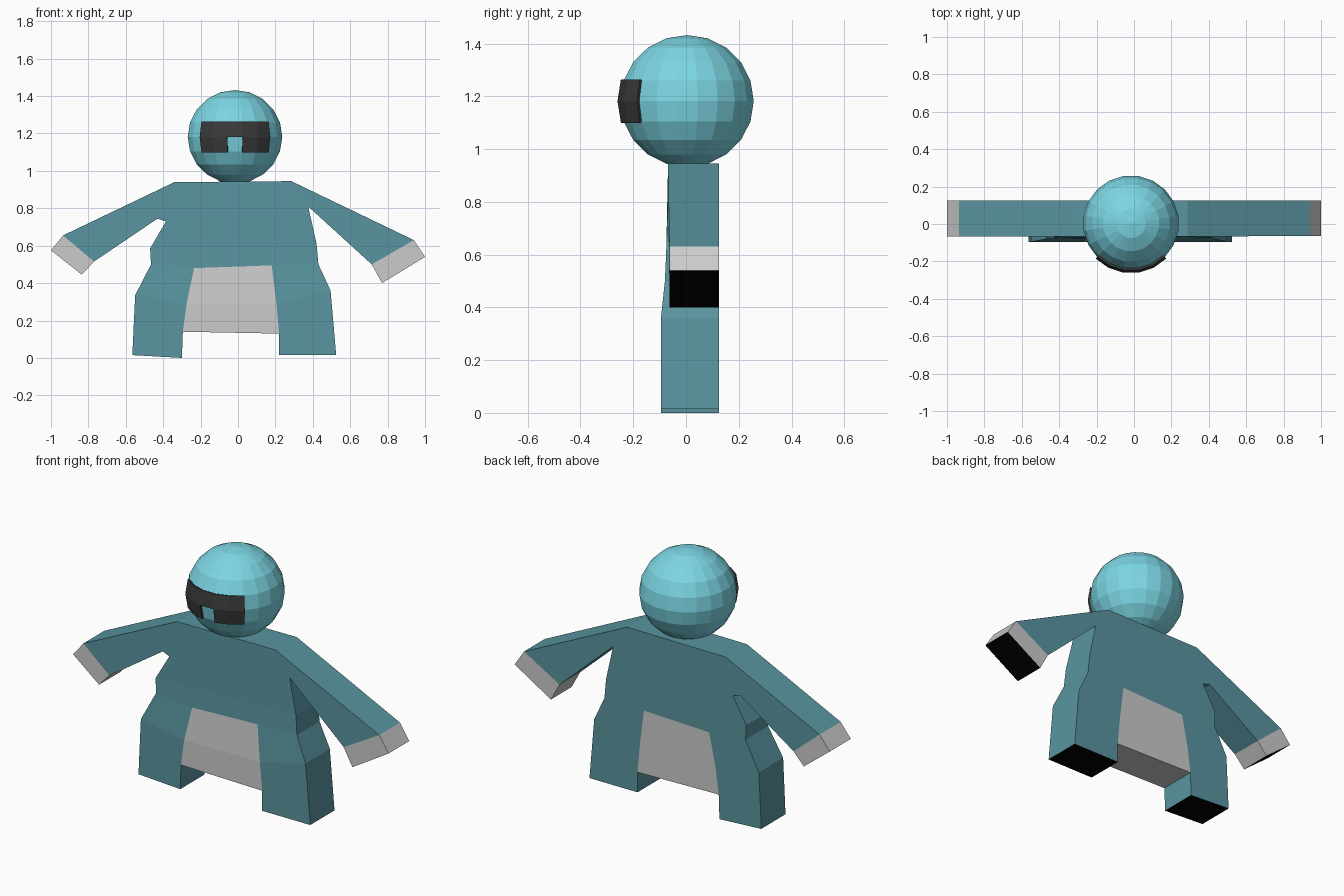
import bpy, bmesh
from math import radians, sin, cos
from mathutils import Matrix, Vector

if "Cube" in bpy.data.objects:
    bpy.data.objects.remove(bpy.data.objects["Cube"])


def material(name, rgb):
    m = bpy.data.materials.new(name)
    m.diffuse_color = (*rgb, 1)
    m.use_nodes = True
    m.node_tree.nodes["Principled BSDF"].inputs["Base Color"].default_value = m.diffuse_color
    return m


SUIT = material("suit_teal", (0.10, 0.30, 0.35))
HEAD = material("head_teal", (0.20, 0.67, 0.77))
DARK = material("visor_dark", (0.042, 0.042, 0.042))
BLACK = material("black", (0, 0, 0))
GREY = material("grey", (0.8, 0.8, 0.8))


def finish(name, bm, mats):
    bmesh.ops.recalc_face_normals(bm, faces=bm.faces)
    me = bpy.data.meshes.new(name)
    bm.to_mesh(me)
    bm.free()
    for m in mats:
        me.materials.append(m)
    ob = bpy.data.objects.new(name, me)
    bpy.context.collection.objects.link(ob)
    return ob


# Front outline points: x, z, front y
P = {
    "shoL": (-.34, .94, -.068), "shoR": (.285, .945, -.068),
    "pitL": (-.43, .745, -.068), "ribL": (-.385, .73, -.072),
    "pitR": (.375, .81, -.068),
    "wriL": (-.935, .655, -.066), "wrjL": (-.77, .515, -.066),
    "wriR": (.94, .63, -.063), "wrjR": (.715, .50, -.063),
    "tipL": (-1.0, .575, -.066), "tijL": (-.835, .445, -.066),
    "tipR": (1.0, .54, -.063), "tijR": (.77, .40, -.063),
    "waiL": (-.47, .585, -.075), "waiR": (.42, .61, -.075),
    "hipL": (-.465, .50, -.08), "hipR": (.43, .50, -.08),
    "panL": (-.235, .48, -.08), "panR": (.18, .495, -.08),
    "thiL": (-.55, .335, -.095), "thiR": (.495, .36, -.095),
    "kneL": (-.275, .29, -.095), "kneR": (.205, .29, -.095),
    "croL": (-.295, .14, -.095), "croR": (.22, .13, -.095),
    "ftoL": (-.565, .015, -.095), "ftoR": (.525, .015, -.095),
    "ftiL": (-.30, 0, -.095), "ftiR": (.22, .015, -.095),
}
BACK = .125

# Each part: name, material, front polygons
PARTS = [
    ("torso", SUIT, ["shoL pitL ribL waiL waiR pitR shoR",
                     "waiL hipL panL panR hipR waiR"]),
    ("front_panel", GREY, ["panL kneL kneR panR", "kneL croL croR kneR"]),
]
for s, side in (("L", "left"), ("R", "right")):
    for part, mat, polys in (
        ("arm", SUIT, ["sho_ wri_ wrj_ pit_"]),
        ("hand", GREY, ["wri_ tip_ tij_ wrj_"]),
        ("leg", SUIT, ["hip_ thi_ kne_ pan_", "thi_ fto_ fti_ cro_ kne_"]),
    ):
        PARTS.append((f"{side}_{part}", mat, [p.replace("_", s) for p in polys]))


def edges(poly):
    k = poly.split()
    return list(zip(k, k[1:] + k[:1]))


# Edges shared between parts get no wall, so the body is one clean shell
use = {}
for _, _, polys in PARTS:
    for p in polys:
        for e in edges(p):
            use[frozenset(e)] = use.get(frozenset(e), 0) + 1
END_CAPS = [frozenset(e.split()) for e in
            ("tipL tijL", "tipR tijR", "ftoL ftiL", "ftoR ftiR")]

for name, mat, polys in PARTS:
    bm = bmesh.new()
    keys = {k for p in polys for k in p.split()}
    front = {k: bm.verts.new((P[k][0], P[k][2], P[k][1])) for k in sorted(keys)}
    back = {k: bm.verts.new((P[k][0], BACK, P[k][1])) for k in sorted(keys)}
    for p in polys:
        bm.faces.new([front[k] for k in p.split()])
        bm.faces.new([back[k] for k in reversed(p.split())])
        for a, b in edges(p):
            if use[frozenset((a, b))] == 1:
                f = bm.faces.new((front[b], front[a], back[a], back[b]))
                f.material_index = int(frozenset((a, b)) in END_CAPS)
    finish(name, bm, [mat, BLACK])

# Head: 20-sided sphere with a facet facing the front
CENTRE = Vector((-.016, .004, 1.182))
R = .256
bm = bmesh.new()
bmesh.ops.create_uvsphere(bm, u_segments=20, v_segments=10, radius=R,
                          matrix=Matrix.Translation(CENTRE)
                          @ Matrix.Rotation(radians(9), 4, 'Z')
                          @ Matrix.Diagonal((1, 1, .977, 1)))
finish("head", bm, [HEAD])

# Visor: patch of head facets, notched at the nose, pushed outward
bm = bmesh.new()
grid = {}
for i in range(6):
    for j in range(3):
        az, lat = radians(-45 + 18 * i), radians(-18 + 18 * j)
        grid[i, j] = bm.verts.new(CENTRE + .25 * Vector(
            (sin(az) * cos(lat), -cos(az) * cos(lat), sin(lat))))
for i in range(5):
    for j in range(2):
        if (i, j) != (2, 0):
            bm.faces.new((grid[i, j], grid[i + 1, j],
                          grid[i + 1, j + 1], grid[i, j + 1]))
out = bmesh.ops.extrude_face_region(bm, geom=bm.faces[:])["geom"]
for v in out:
    if isinstance(v, bmesh.types.BMVert):
        v.co = CENTRE + (v.co - CENTRE) * (.267 / .25)
finish("visor", bm, [DARK])
